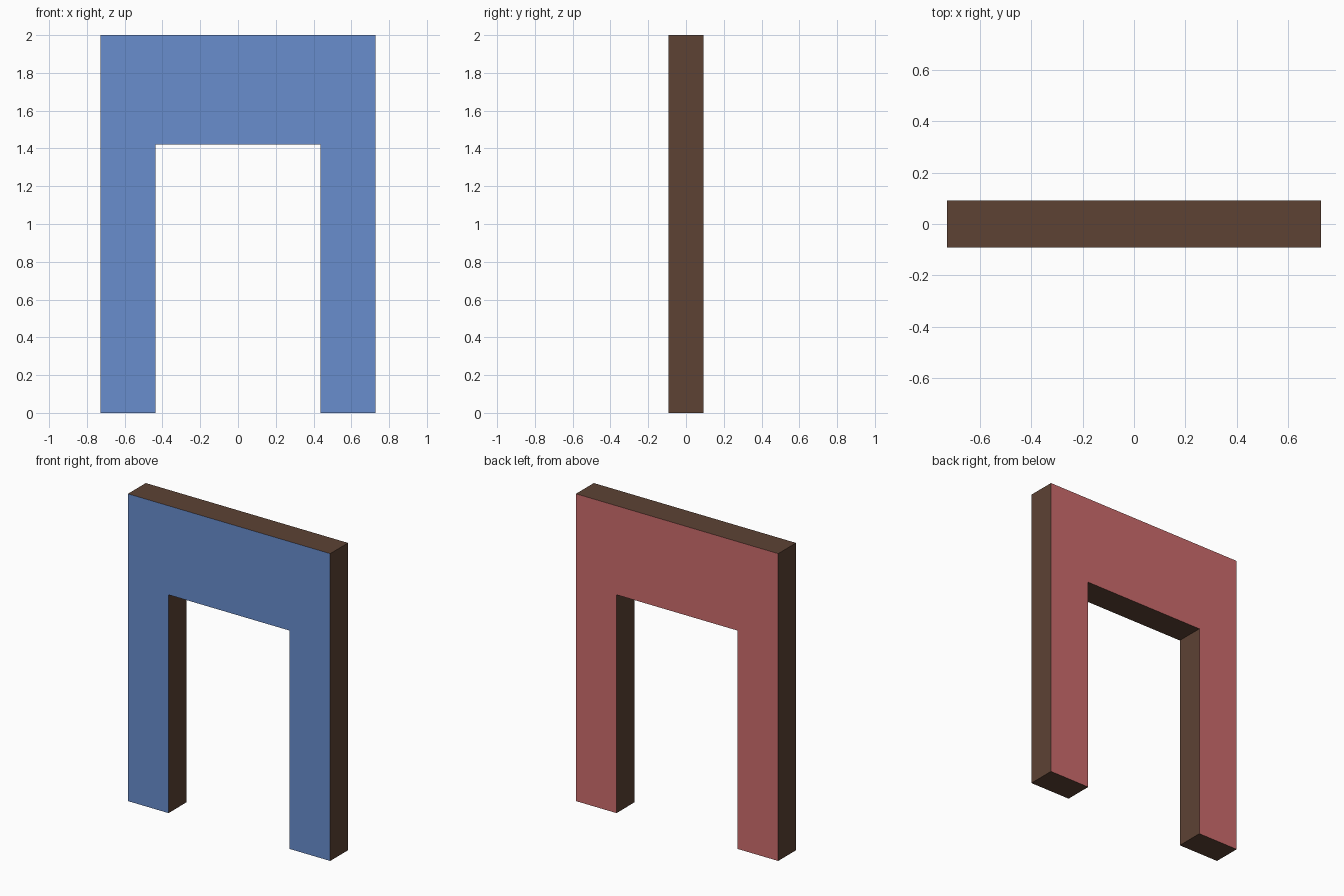
import bpy, bmesh

if "Cube" in bpy.data.objects:
    bpy.data.objects.remove(bpy.data.objects["Cube"])

W, IN, H, LINTEL, T = 0.728, 0.436, 2.0, 1.421, 0.0915


def material(name, rgb):
    lin = [((c / 255 + 0.055) / 1.055) ** 2.4 for c in rgb]
    m = bpy.data.materials.new(name)
    m.diffuse_color = (*lin, 1)
    m.use_nodes = True
    m.node_tree.nodes["Principled BSDF"].inputs["Base Color"].default_value = m.diffuse_color
    return m


mats = [material("brown_edge", (93, 66, 52)),
        material("blue_front", (104, 141, 206)),
        material("red_back", (205, 108, 109))]

# Archway outline, right half mirrored to the left
half = [(IN, LINTEL), (IN, 0), (W, 0), (W, H)]
outline = half + [(-x, z) for x, z in reversed(half)]

# Extrude the outline from front to back
bm = bmesh.new()
face = bm.faces.new([bm.verts.new((x, -T, z)) for x, z in outline])
ext = bmesh.ops.extrude_face_region(bm, geom=[face], use_keep_orig=True)
bmesh.ops.translate(bm, vec=(0, 2 * T, 0),
                    verts=[v for v in ext["geom"] if isinstance(v, bmesh.types.BMVert)])
bmesh.ops.recalc_face_normals(bm, faces=bm.faces)

# Blue front, red back, brown edges
for f in bm.faces:
    f.normal_update()
    f.material_index = 1 if f.normal.y < -0.5 else 2 if f.normal.y > 0.5 else 0

mesh = bpy.data.meshes.new("archway")
bm.to_mesh(mesh)
bm.free()
for m in mats:
    mesh.materials.append(m)
bpy.context.collection.objects.link(bpy.data.objects.new("archway", mesh))
